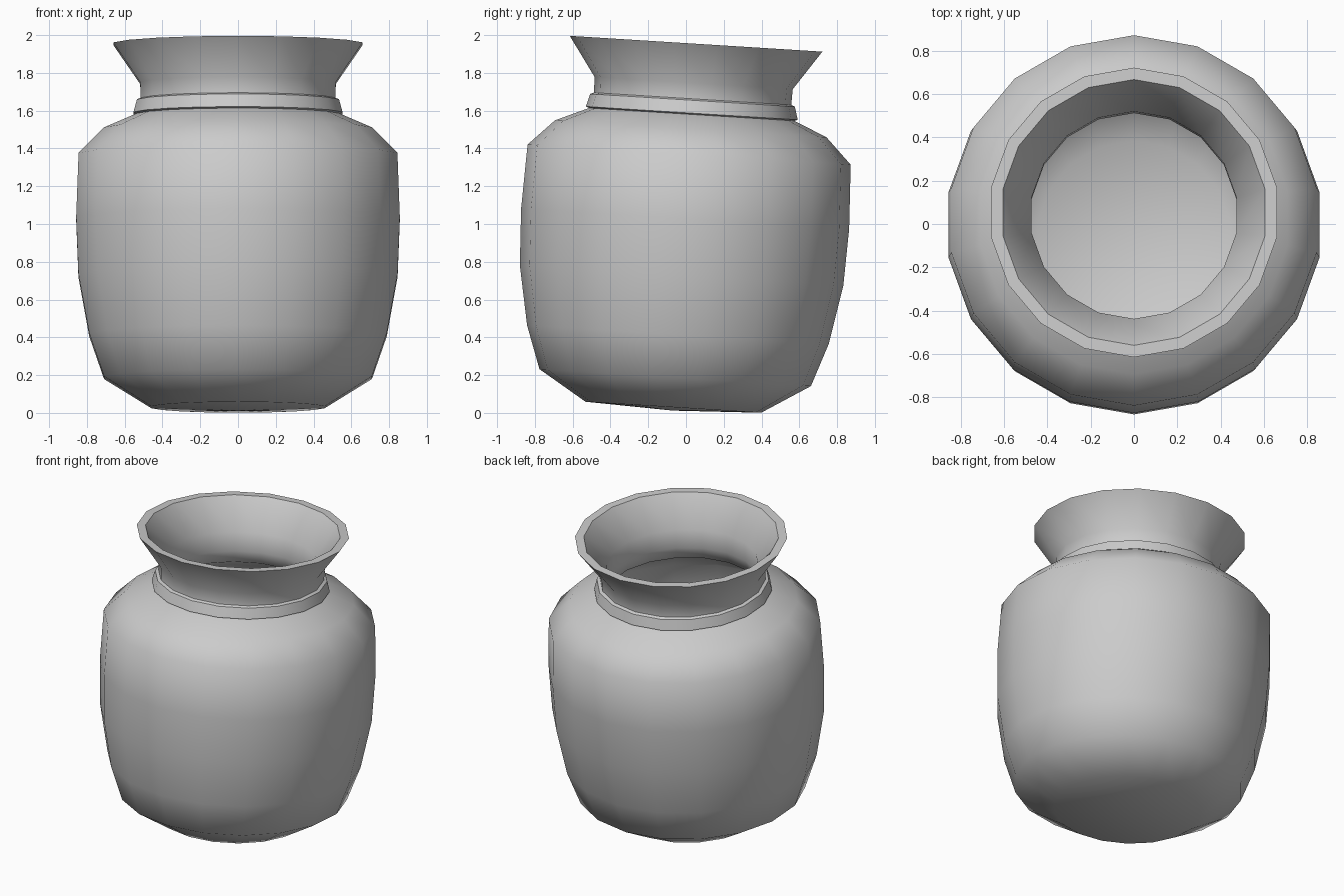
import bpy
import bmesh
from math import sin, cos, pi, radians

cube = bpy.data.objects.get("Cube")
if cube:
    bpy.data.objects.remove(cube, do_unlink=True)

SIDES = 18
TILT = radians(-3.58)

# One plain clay colour
clay = bpy.data.materials.new("grey clay")
clay.use_nodes = True
colour = (0.6, 0.6, 0.6, 1)
clay.diffuse_color = colour
clay.node_tree.nodes["Principled BSDF"].inputs["Base Color"].default_value = colour


def lathe(name, profile):
    """Turn (radius, height, crisp) points about z; crisp rings stay sharp."""
    bm = bmesh.new()
    rings = []
    for r, h, crisp in profile:
        if r == 0:
            rings.append([bm.verts.new((0, 0, h))])
        else:
            rings.append([bm.verts.new((r * sin(2 * pi * i / SIDES), r * cos(2 * pi * i / SIDES), h))
                          for i in range(SIDES)])
    for a, b in zip(rings, rings[1:]):
        for i in range(SIDES):
            j = (i + 1) % SIDES
            corners = [a[i % len(a)], a[j % len(a)], b[j % len(b)], b[i % len(b)]]
            bm.faces.new(list(dict.fromkeys(corners)))
    for f in bm.faces:
        f.smooth = True
    for ring, (r, h, crisp) in zip(rings, profile):
        if crisp:
            for i in range(SIDES):
                bm.edges.get((ring[i], ring[i - 1])).smooth = False
    bmesh.ops.recalc_face_normals(bm, faces=bm.faces)
    mesh = bpy.data.meshes.new(name)
    bm.to_mesh(mesh)
    bm.free()
    mesh.materials.append(clay)
    obj = bpy.data.objects.new(name, mesh)
    bpy.context.collection.objects.link(obj)
    return obj


# Outside: base, belly and shoulder
belly = [(0, -0.018, 0), (0.466, 0, 0), (0.72, 0.157, 0), (0.80, 0.385, 0),
         (0.858, 0.70, 0), (0.87, 1.0, 0), (0.857, 1.34, 0), (0.72, 1.477, 0),
         (0.545, 1.553, 1)]
# Raised collar, neck and flared lip
neck = [(0.562, 1.56, 1), (0.543, 1.628, 1), (0.523, 1.636, 1), (0.526, 1.72, 0),
        (0.67, 1.928, 1), (0.615, 1.928, 1)]
# Inside: throat, hollow and floor
hollow = [(0.48, 1.73, 0), (0.48, 1.60, 0), (0.50, 1.52, 0), (0.68, 1.43, 0),
          (0.805, 1.31, 0), (0.82, 1.0, 0), (0.808, 0.71, 0), (0.752, 0.41, 0),
          (0.68, 0.20, 0), (0.45, 0.05, 0), (0, 0.032, 0)]

jar = lathe("jar", belly + neck + hollow)
jar.location = (0, -0.067, 0.03)
jar.rotation_euler.x = TILT
